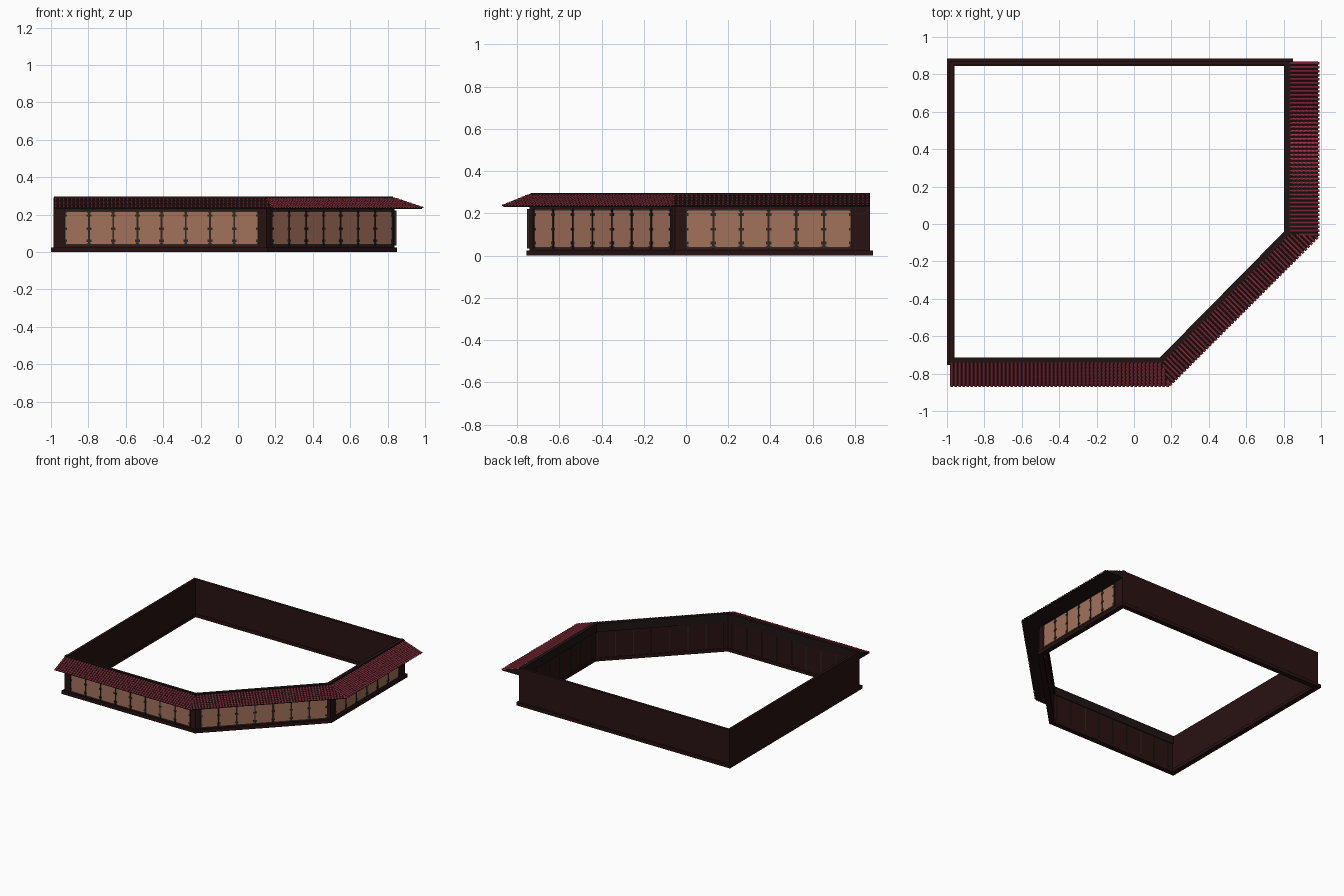
import bpy, bmesh, math
from mathutils import Vector, Matrix

if "Cube" in bpy.data.objects:
    bpy.data.objects.remove(bpy.data.objects["Cube"])


def material(name, rgb):
    m = bpy.data.materials.new(name)
    m.use_nodes = True
    m.diffuse_color = (*rgb, 1)
    m.node_tree.nodes["Principled BSDF"].inputs["Base Color"].default_value = (*rgb, 1)
    return m


WOOD = material("dark_wood", (0.022, 0.006, 0.006))
FRAME = material("olive_frame", (0.026, 0.021, 0.014))
PANEL = material("warm_panel", (0.36, 0.165, 0.105))
TILE = material("crimson_tile", (0.60, 0.065, 0.11))
SHADE = material("tile_underlay", (0.014, 0.007, 0.007))


def finish(name, bm, *mats):
    bmesh.ops.recalc_face_normals(bm, faces=bm.faces)
    me = bpy.data.meshes.new(name)
    bm.to_mesh(me)
    bm.free()
    for m in mats:
        me.materials.append(m)
    ob = bpy.data.objects.new(name, me)
    bpy.context.collection.objects.link(ob)
    return ob


def skin(bm, loops, cap=True, closed=False):
    """Bridge a list of equal point loops."""
    rows = [[bm.verts.new(p) for p in loop] for loop in loops]
    n = len(rows[0])
    pairs = list(zip(rows, rows[1:])) + ([(rows[-1], rows[0])] if closed else [])
    for a, b in pairs:
        for i in range(n):
            j = (i + 1) % n
            bm.faces.new((a[i], a[j], b[j], b[i]))
    if cap:
        bm.faces.new(rows[0][::-1])
        bm.faces.new(rows[-1])


# Five-sided footprint, counter-clockwise from the front right corner
PLAN = [Vector(p) for p in ((-1, -.755), (.157, -.755), (.85, -.057), (.85, .885), (-1, .885))]


def inset(points, d):
    out = []
    for i, p in enumerate(points):
        u = (p - points[i - 1]).normalized()
        v = (points[(i + 1) % len(points)] - p).normalized()
        nu, nv = Vector((-u.y, u.x)), Vector((-v.y, v.x))
        out.append(p + (nu + nv) * d / (1 + nu.dot(nv)))
    return out


def ring(name, outer, inner, z0, z1, mat):
    bm = bmesh.new()
    a, b = inset(PLAN, outer), inset(PLAN, inner)
    skin(bm, [[(p.x, p.y, z0), (p.x, p.y, z1), (q.x, q.y, z1), (q.x, q.y, z0)]
              for p, q in zip(a, b)], cap=False, closed=True)
    return finish(name, bm, mat)


ring("base_plinth", 0, .04, 0, .025, WOOD)
ring("perimeter_wall", .014, .034, .025, .292, WOOD)


# Flat plates with optional rounded corners, standing on a wall face
def plate(bm, mtx, x0, x1, z0, z1, y0, y1, r=0.0):
    pts = []
    steps = 4 if r else 1
    for k, (cx, cz) in enumerate(((x1 - r, z1 - r), (x0 + r, z1 - r), (x0 + r, z0 + r), (x1 - r, z0 + r))):
        for s in range(steps):
            a = math.pi / 2 * (k + (s / (steps - 1) if r else 0))
            pts.append((cx + r * math.cos(a), cz + r * math.sin(a)))
    skin(bm, [[mtx @ Vector((x, y, z)) for x, z in pts] for y in (y0, y1)])


def wall_matrix(a, b):
    u = (b - a).normalized()
    m = Matrix(((u.x, -u.y, 0, a.x), (u.y, u.x, 0, a.y), (0, 0, 1, 0), (0, 0, 0, 1)))
    return m


# Panelled walls: start, end along the wall, and number of panels
FACE = inset(PLAN, .014)
BAYS = (("front", 0, .06, 1.095, 8), ("corner", 1, .035, .95, 7), ("left", 2, .05, .835, 6))
for name, i, s0, s1, count in BAYS:
    mtx = wall_matrix(FACE[i], FACE[i + 1])
    frame, panels, hinges, slats = (bmesh.new() for _ in range(4))
    plate(frame, mtx, s0, s1, .034, .222, -.005, .004)
    pitch = (s1 - s0) / count
    for k in range(count):
        x0, x1 = s0 + k * pitch + .005, s0 + (k + 1) * pitch - .005
        plate(panels, mtx, x0, x1, .042, .215, -.008, -.004, .012)
        for x in (x0 + .004, x1 - .004):
            for z in (.06, .125, .195):
                plate(hinges, mtx, x - .004, x + .004, z - .006, z + .006, -.010, -.007)
    # Battens between panels, inside and out
    for k in range(count + 1):
        x = s0 + k * pitch
        plate(frame, mtx, x - .003, x + .003, .034, .222, -.011, -.004)
        plate(slats, mtx, x - .003, x + .003, .034, .222, .019, .024)
    finish(name + "_panel_frame", frame, FRAME)
    finish(name + "_panels", panels, PANEL)
    finish(name + "_hinges", hinges, FRAME)
    finish(name + "_inner_battens", slats, FRAME)

# Roof underlay swept round the three panelled walls
INNER = [Vector(p) for p in ((-.985, -.715), (.137, -.715), (.803, -.04), (.803, .87))]
RIDGE = [Vector(p) for p in ((-.985, -.737), (.148, -.737), (.83, -.052), (.83, .87))]
EAVE = [Vector(p) for p in ((-.985, -.865), (.19, -.865), (.985, -.068), (.985, .87))]
RIDGE_Z, EAVE_Z = .288, .236
bm = bmesh.new()
skin(bm, [[(*i, .232), (*i, .297), (*r, .297), (*r, RIDGE_Z), (*e, EAVE_Z), (*e, .231)]
          for i, r, e in zip(INNER, RIDGE, EAVE)])
finish("roof_underlay", bm, SHADE)


# Rows of overlapping half-round tiles, trimmed at the mitres
def tile(bm, a, b, u, r0, r1):
    side = Vector((u.x, u.y, 0))
    up = Vector((0, 0, 1))
    arc = [math.pi * k / 4 for k in range(5)]
    loops = [[p + side * r * math.cos(t) + up * (r * math.sin(t) + lift) for t in arc]
             for p, r, lift in ((a, r0, -.001), (b, r1, .001))]
    before = len(bm.faces)
    skin(bm, loops)
    bm.faces.ensure_lookup_table()
    bm.faces[len(bm.faces) - 1].material_index = 1
    bm.faces[before + 4].material_index = 1


ROWS, PITCH = 7, .0212
for name, i in (("front", 0), ("corner", 1), ("left", 2)):
    bm = bmesh.new()
    a, b = EAVE[i], EAVE[i + 1]
    u = (b - a).normalized()
    inward = Vector((-u.y, u.x))
    length, depth = (b - a).length, (RIDGE[i] - a).dot(inward)
    t0, t1 = (RIDGE[i] - a).dot(u), (RIDGE[i + 1] - a).dot(u)
    count = round(length / PITCH)
    for k in range(count):
        t = (k + .5) * length / count
        reach = 1.0
        if t < t0:
            reach = t / t0
        elif t > t1:
            reach = (length - t) / (length - t1)

        def point(f):
            p = a + u * t + inward * depth * f
            return Vector((p.x, p.y, EAVE_Z + (RIDGE_Z - EAVE_Z) * f))

        for row in range(ROWS):
            low, high = row / ROWS - .05, min((row + 1) / ROWS, reach)
            if high > low + .02:
                tile(bm, point(high), point(low), u, .0055, .007)
    finish(name + "_roof_tiles", bm, TILE, SHADE)
